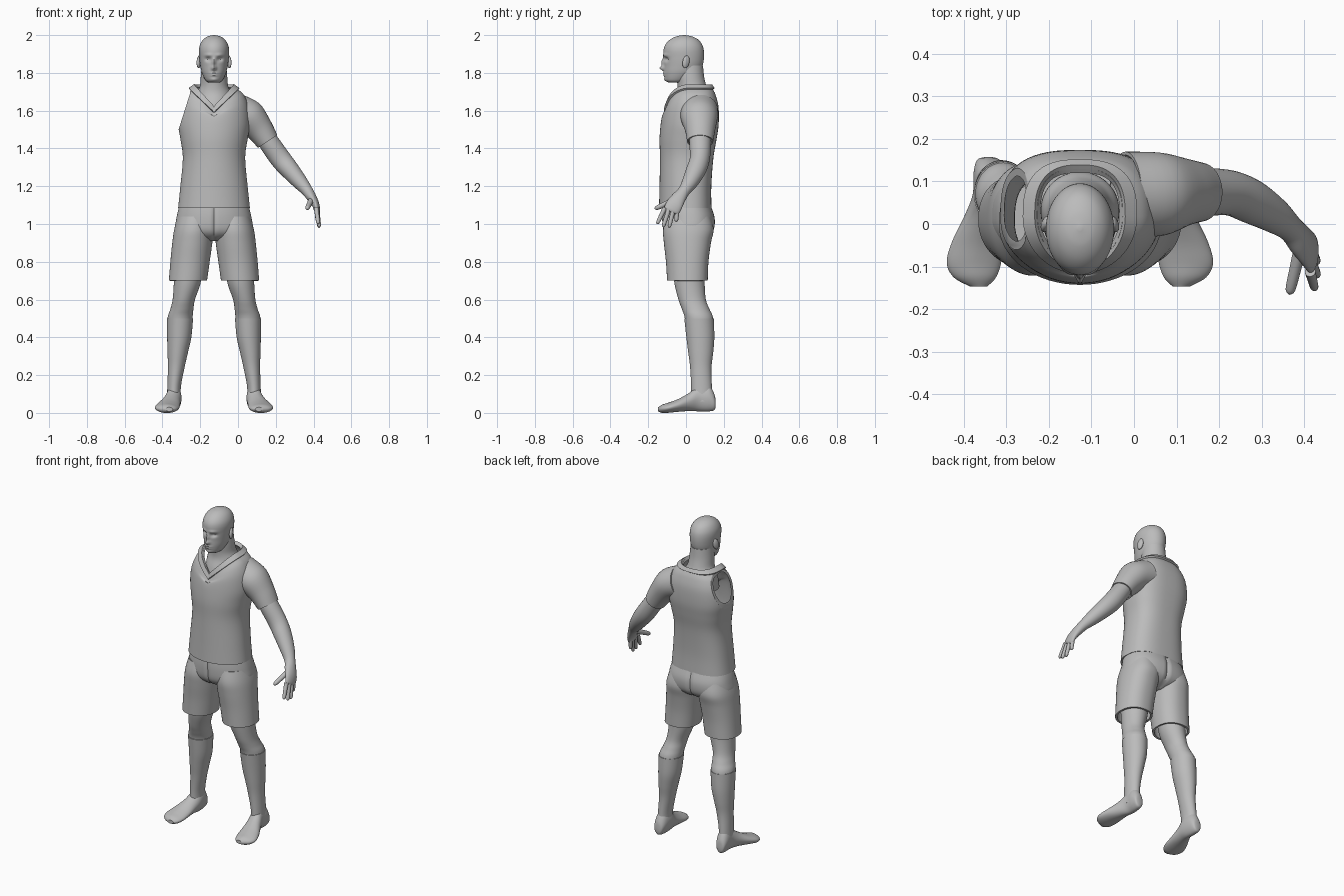
import bpy, bmesh, math
from mathutils import Vector

if "Cube" in bpy.data.objects:
    bpy.data.objects.remove(bpy.data.objects["Cube"])

CX = -0.127  # body centre line
grey = bpy.data.materials.new("plain grey")
grey.diffuse_color = (0.5, 0.5, 0.5, 1)
grey.use_nodes = True
grey.node_tree.nodes["Principled BSDF"].inputs["Base Color"].default_value = grey.diffuse_color


def section(t, cx, lo, hi, rx, drop=0.0, back=2.0, n=64, along_y=False):
    """Rounded ring at height t; the front half can dip into a V by drop."""
    mid, ry, pts = (lo + hi) / 2, (hi - lo) / 2, []
    for i in range(n):
        a = 2 * math.pi * i / n
        c, s = math.cos(a), math.sin(a)
        p = 2 / back if s > 0 else 1.0
        x = math.copysign(abs(c) ** p, c)
        y = mid + ry * math.copysign(abs(s) ** p, s)
        z = t - (drop * (1 - abs(x)) if s < 0 else 0)
        pts.append(Vector((CX + cx + rx * x, z, y) if along_y else (CX + cx + rx * x, y, z)))
    return pts


def tube_rings(path, n=32):
    """Rings across a path of (x, y, z, radius along y, other radius)."""
    P = [Vector(p[:3]) for p in path]
    rings = []
    for i, p in enumerate(path):
        t = (P[min(i + 1, len(P) - 1)] - P[max(i - 1, 0)]).normalized()
        u = Vector((0, 1, 0))
        u = (u - t * u.dot(t)).normalized()
        v = t.cross(u)
        rings.append([P[i] + u * p[3] * math.cos(k * 2 * math.pi / n)
                      + v * p[4] * math.sin(k * 2 * math.pi / n) for k in range(n)])
    return rings


def loft(name, rings, steps=5, caps=True, shell=0.0, offset=-1, bumps=()):
    """Smooth skin through rings, with optional thickness and soft bumps on front or back."""
    dense = []
    for i in range(len(rings) - 1):
        a, b, c, d = (rings[max(0, min(len(rings) - 1, i + k))] for k in (-1, 0, 1, 2))
        for j in range(steps):
            t = j / steps
            dense.append([0.5 * (2 * q + (r - p) * t + (2 * p - 5 * q + 4 * r - s) * t * t
                                 + (3 * q - p - 3 * r + s) * t ** 3) for p, q, r, s in zip(a, b, c, d)])
    dense.append(rings[-1])
    for x0, z0, sx, sz, amount, side in bumps:
        for co in (co for ring in dense for co in ring):
            if co.y * side > 0.03:
                co.y += amount * math.exp(-((co.x - CX - x0) / sx) ** 2 - ((co.z - z0) / sz) ** 2)
    bm = bmesh.new()
    V = [[bm.verts.new(co) for co in ring] for ring in dense]
    n = len(V[0])
    for r0, r1 in zip(V, V[1:]):
        for k in range(n):
            bm.faces.new((r0[k], r0[(k + 1) % n], r1[(k + 1) % n], r1[k]))
    if caps:
        bm.faces.new(V[0])
        bm.faces.new(V[-1])
    bmesh.ops.recalc_face_normals(bm, faces=bm.faces)
    me = bpy.data.meshes.new(name)
    bm.to_mesh(me)
    bm.free()
    ob = bpy.data.objects.new(name, me)
    bpy.context.collection.objects.link(ob)
    if shell:
        m = ob.modifiers.new("thickness", 'SOLIDIFY')
        m.thickness, m.offset = shell, offset
    return finish(ob)


def finish(ob):
    if not ob.data.materials:
        ob.data.materials.append(grey)
    bpy.ops.object.select_all(action='DESELECT')
    bpy.context.view_layer.objects.active = ob
    ob.select_set(True)
    for m in list(ob.modifiers):
        bpy.ops.object.modifier_apply(modifier=m.name)
    bpy.ops.object.shade_smooth_by_angle(angle=math.radians(40))
    return ob


# Shirt body: hem to V neckline (z, front y, back y, half width, V drop)
shirt = [(1.085, -.143, .135, .19, 0), (1.20, -.14, .134, .178, 0), (1.35, -.138, .145, .165, 0),
         (1.45, -.14, .162, .178, 0), (1.53, -.134, .173, .19, 0), (1.62, -.126, .172, .183, .05),
         (1.68, -.118, .158, .16, .11), (1.712, -.108, .143, .128, .125), (1.732, -.096, .13, .1, .115)]
body = loft("shirt", [section(z, 0, f, b, w, d, back=2.7) for z, f, b, w, d in shirt],
            caps=False, shell=0.012)

# Open armhole on the bare side, cut by a tilted cylinder
axis = Vector((-.95, 0, .3)).normalized()
bpy.ops.mesh.primitive_cylinder_add(vertices=64, radius=0.14, depth=0.3,
                                    location=Vector((CX - .158, .06, 1.593)) + axis * .15,
                                    rotation=axis.to_track_quat('Z', 'Y').to_euler())
cutter = bpy.context.object
cutter.name = "armhole_cutter"
cutter.hide_render = True
cut = body.modifiers.new("armhole", 'BOOLEAN')
cut.object, cut.operation, cut.solver = cutter, 'DIFFERENCE', 'EXACT'
finish(body)
bpy.data.objects.remove(cutter)

# Collar band
loft("collar", [section(z + .003, 0, f - .004, b + .004, w + .003, d, back=2.7)
                for z, f, b, w, d in shirt[-2:]], caps=False, shell=0.012, offset=0)

# Sleeve
loft("sleeve", tube_rings([(-.02, .07, 1.60, .1, .095), (.06, .07, 1.565, .098, .09),
                           (.115, .075, 1.50, .08, .073), (.157, .075, 1.437, .069, .061)], 48),
     caps=False, shell=0.008)

# Arm and palm
loft("arm", tube_rings([(.12, .075, 1.50, .055, .05), (.165, .075, 1.43, .057, .054),
                        (.225, .073, 1.345, .053, .055), (.275, .053, 1.285, .052, .05),
                        (.33, .02, 1.22, .042, .04), (.367, -.01, 1.175, .032, .03),
                        (.39, -.037, 1.14, .038, .026), (.41, -.06, 1.105, .044, .02),
                        (.418, -.075, 1.075, .043, .016), (.421, -.08, 1.063, .034, .01)]))

# Fingers and thumb: base and tip
digits = {"index_finger": ((.414, -.112, 1.085), (.425, -.153, 1.0)),
          "middle_finger": ((.417, -.09, 1.08), (.431, -.122, .983)),
          "ring_finger": ((.419, -.066, 1.08), (.43, -.09, .98)),
          "little_finger": ((.416, -.045, 1.085), (.421, -.052, 1.012)),
          "thumb": ((.39, -.06, 1.13), (.365, -.165, 1.08))}
for name, (a, b) in digits.items():
    a, b = Vector(a), Vector(b)
    r = .014 if name == "thumb" else .0115
    loft(name, tube_rings([(*a.lerp(b, t), r * k, r * k) for t, k in
                           ((0, 1.1), (.4, 1), (.8, .9), (.94, .7), (1, .2))], 16), steps=3)

# Neck
loft("neck", [section(z, 0, f, b, w) for z, f, b, w in
              [(1.57, -.088, .09, .085), (1.64, -.068, .118, .092), (1.69, -.048, .122, .09),
               (1.73, -.045, .108, .075), (1.78, -.05, .096, .07), (1.84, -.05, .09, .065)]])

# Head with soft brow, eye sockets, nose, lips and chin
face = [(s * .031, 1.872, .015, .011, .014, -1) for s in (-1, 1)]
face += [(s * .03, 1.894, .02, .009, -.006, -1) for s in (-1, 1)]
face += [(0, 1.825, .012, .012, -.022, -1), (0, 1.855, .009, .022, -.014, -1),
         (0, 1.799, .02, .005, -.006, -1), (0, 1.787, .018, .005, -.006, -1),
         (0, 1.764, .018, .01, -.005, -1)]
loft("head", [section(z, 0, f, b, w, n=96) for z, f, b, w in
              [(1.748, -.09, -.02, .028), (1.762, -.109, .02, .046), (1.80, -.116, .068, .064),
               (1.84, -.116, .088, .073), (1.88, -.118, .095, .078), (1.92, -.119, .094, .08),
               (1.95, -.109, .085, .074), (1.976, -.085, .065, .058), (1.993, -.052, .032, .034),
               (2.0, -.015, -.005, .005)]], steps=9, bumps=face)
for side, name in ((-1, "right_ear"), (1, "left_ear")):
    bpy.ops.mesh.primitive_uv_sphere_add(segments=24, ring_count=12, location=(CX + side * .08, .0, 1.858),
                                         rotation=(-.2, 0, side * .35))
    ear = bpy.context.object
    ear.name, ear.scale = name, (.011, .019, .034)
    finish(ear)

# Shorts seat with a centre seam front and back
seam = [(0, 1.0, .008, .12, .009, -1), (0, 1.0, .008, .12, -.011, 1)]
loft("shorts_seat", [section(z, 0, f, b, w, back=2.5, n=128) for z, f, b, w in
                     [(1.13, -.115, .118, .17), (1.09, -.124, .134, .185), (1.03, -.127, .152, .199),
                      (.97, -.12, .147, .205), (.935, -.095, .12, .17), (.91, -.05, .07, .08)]], bumps=seam)

# Lower body parts, same on both sides
for side, tag in ((-1, "right_"), (1, "left_")):
    loft(tag + "shorts_leg", [section(z, side * d, f, b, w, back=2.3) for z, d, f, b, w in
                              [(1.04, .1, -.105, .13, .092), (.97, .107, -.121, .146, .104),
                               (.90, .115, -.117, .132, .106), (.80, .127, -.106, .119, .104),
                               (.70, .138, -.1, .115, .101)]], caps=False, shell=0.012)
    leg = [(.85, .125, -.08, .1, .085), (.76, .135, -.07, .1, .077), (.68, .143, -.06, .099, .07),
           (.60, .16, -.04, .105, .059), (.55, .17, -.022, .124, .061), (.50, .18, -.006, .144, .066),
           (.40, .184, .005, .147, .061), (.32, .192, .015, .141, .051), (.24, .2, .025, .132, .041),
           (.14, .211, .03, .134, .033), (.06, .213, .03, .14, .034)]
    loft(tag + "leg", [section(z, side * d, f, b, w) for z, d, f, b, w in leg])
    loft(tag + "sock", [section(z, side * d, f - .003, b + .003, w + .003)
                        for z, d, f, b, w in leg if z < .51], caps=False, shell=0.003)
    loft(tag + "foot", [section(y, side * d, lo, hi, w, along_y=True, back=1.8) for y, d, lo, hi, w in
                        [(.157, .215, .035, .06, .01), (.15, .215, .015, .1, .027),
                         (.12, .213, .008, .15, .037), (.07, .212, .008, .15, .04),
                         (.02, .224, .01, .108, .047), (-.04, .24, .006, .074, .06),
                         (-.09, .249, .001, .055, .064), (-.125, .247, .0, .044, .05),
                         (-.147, .238, .008, .03, .02)]])
